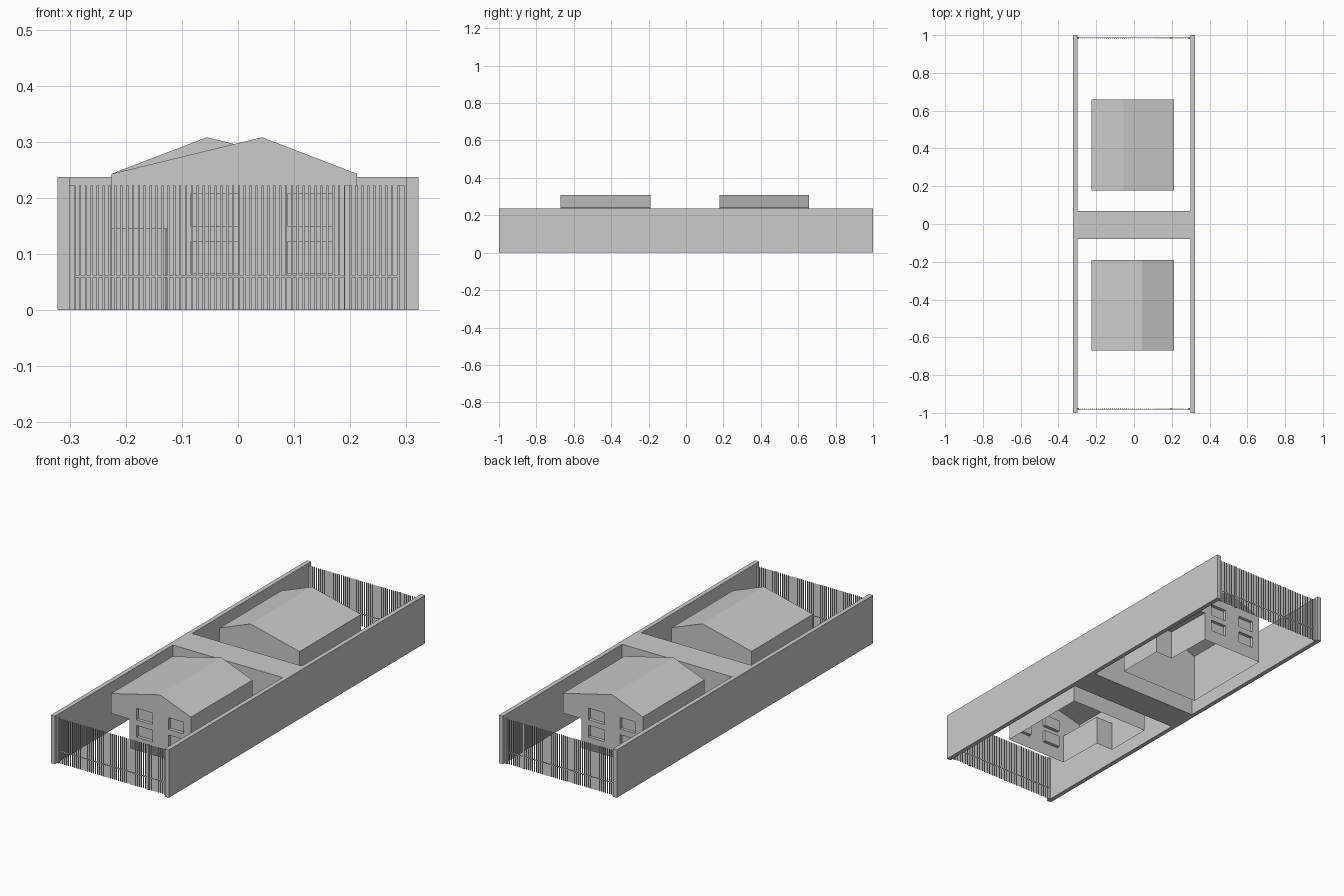
import bpy, bmesh, math
from mathutils import Matrix

if "Cube" in bpy.data.objects:
    bpy.data.objects.remove(bpy.data.objects["Cube"])

WALL_H = 0.237


def finish(name, bm):
    bmesh.ops.recalc_face_normals(bm, faces=bm.faces)
    me = bpy.data.meshes.new(name)
    bm.to_mesh(me)
    bm.free()
    ob = bpy.data.objects.new(name, me)
    bpy.context.collection.objects.link(ob)
    return ob


def add_box(bm, x0, x1, y0, y1, z0, z1):
    m = (Matrix.Translation(((x0 + x1) / 2, (y0 + y1) / 2, (z0 + z1) / 2))
         @ Matrix.Diagonal((x1 - x0, y1 - y0, z1 - z0, 1)))
    bmesh.ops.create_cube(bm, size=1, matrix=m)


def box(name, *dims):
    bm = bmesh.new()
    add_box(bm, *dims)
    return finish(name, bm)


def prism(name, pts, offset):
    bm = bmesh.new()
    face = bm.faces.new([bm.verts.new(p) for p in pts])
    ext = bmesh.ops.extrude_face_region(bm, geom=[face], use_keep_orig=True)
    verts = [g for g in ext["geom"] if isinstance(g, bmesh.types.BMVert)]
    bmesh.ops.translate(bm, verts=verts, vec=offset)
    return finish(name, bm)


# Boundary walls and thick dividing wall
box("left_wall", -0.322, -0.30, -1, 1, 0, WALL_H)
box("right_wall", 0.30, 0.322, -1, 1, 0, WALL_H)
box("dividing_wall", -0.30, 0.30, -0.08, 0.07, 0, WALL_H)

# House body with off-centre gable roof
X0, X1, Y0, Y1 = -0.225, 0.212, -0.67, -0.19
profile = [(X0, 0), (X1, 0), (X1, 0.243), (0.043, 0.308), (X0, 0.243)]
house = prism("front_house", [(x, Y0, z) for x, z in profile], (0, Y1 - Y0, 0))

# Cutters: corner porch under the overhang, and four recessed windows
porch = [(-0.3, -0.75, -0.1), (-0.123, -0.75, -0.1),
         (-0.13, -0.43, -0.1), (-0.3, -0.43, -0.1)]
cutters = [prism("porch_cutter", porch, (0, 0, 0.245))]
bm = bmesh.new()
for xa, xb in ((-0.085, 0.003), (0.088, 0.17)):
    for za, zb in ((0.065, 0.122), (0.15, 0.207)):
        add_box(bm, xa, xb, Y0 - 0.05, Y0 + 0.016, za, zb)
cutters.append(finish("window_cutter", bm))

for c in cutters:
    mod = house.modifiers.new(c.name, 'BOOLEAN')
    mod.operation = 'DIFFERENCE'
    mod.solver = 'EXACT'
    mod.object = c
bpy.context.view_layer.update()
dg = bpy.context.evaluated_depsgraph_get()
shell = bpy.data.meshes.new_from_object(house.evaluated_get(dg))
house.modifiers.clear()
house.data = shell
for c in cutters:
    bpy.data.objects.remove(c)

# Open underside
bm = bmesh.new()
bm.from_mesh(shell)
floor = [f for f in bm.faces if all(abs(v.co.z) < 1e-4 for v in f.verts)]
bmesh.ops.delete(bm, geom=floor, context='FACES')
bm.to_mesh(shell)
bm.free()

# Back house is the front one turned half round
back = bpy.data.objects.new("back_house", shell.copy())
bpy.context.collection.objects.link(back)
back.data.transform(Matrix.Translation((-0.013, -0.012, 0)) @ Matrix.Rotation(math.pi, 4, 'Z'))

# Bar fences at both ends
for name, y in (("front_fence", -0.98), ("back_fence", 0.985)):
    bm = bmesh.new()
    n = 56
    for i in range(n):
        x = -0.292 + 0.577 * i / (n - 1)
        add_box(bm, x - 0.002, x + 0.002, y - 0.002, y + 0.002, 0, 0.222)
    for x in (-0.296, 0.195, 0.292):
        add_box(bm, x - 0.005, x + 0.005, y - 0.005, y + 0.005, 0, 0.222)
    add_box(bm, -0.295, 0.286, y - 0.0015, y + 0.0015, 0.058, 0.062)
    finish(name, bm)
